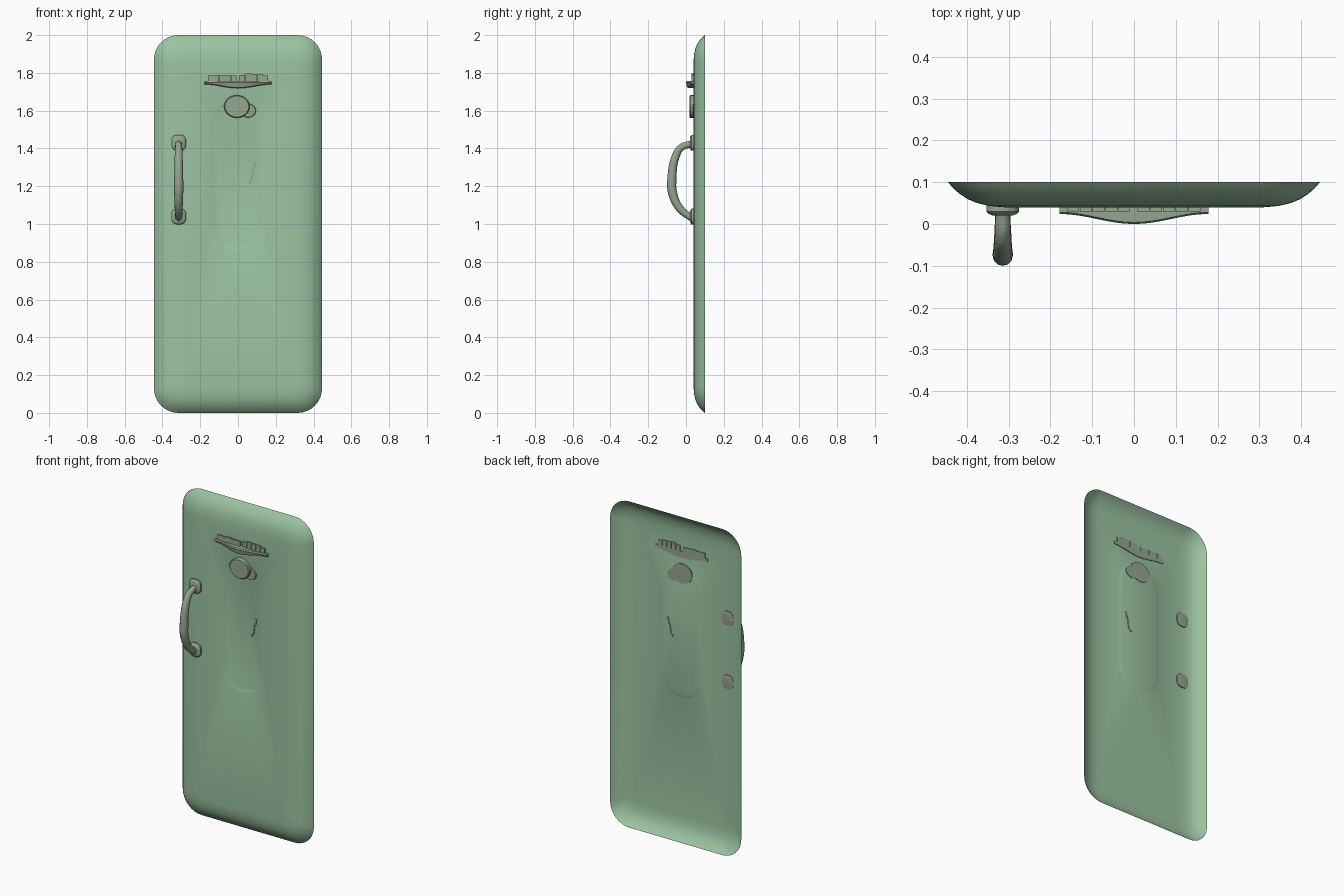
import bpy, bmesh, random
from math import cos, sin, pi
from mathutils import Vector

random.seed(4)
cube = bpy.data.objects.get("Cube")
if cube:
    bpy.data.objects.remove(cube)


def material(name, rgb):
    m = bpy.data.materials.new(name)
    m.use_nodes = True
    m.diffuse_color = (*rgb, 1)
    m.node_tree.nodes["Principled BSDF"].inputs["Base Color"].default_value = (*rgb, 1)
    return m


GREEN = material("pale green enamel", (0.33, 0.55, 0.36))
TRIM = material("grey green metal", (0.30, 0.38, 0.28))


def finish(obj, angle=40):
    bpy.ops.object.select_all(action="DESELECT")
    obj.select_set(True)
    bpy.context.view_layer.objects.active = obj
    bpy.ops.object.shade_smooth_by_angle(angle=angle * pi / 180)


def loft(name, loops, mat, cap_start=True, cap_end=True, angle=40):
    """Skin a row of equal-length closed loops."""
    bm = bmesh.new()
    rings = [[bm.verts.new(p) for p in loop] for loop in loops]
    n = len(rings[0])
    for a, b in zip(rings, rings[1:]):
        for i in range(n):
            j = (i + 1) % n
            bm.faces.new((a[i], a[j], b[j], b[i]))
    if cap_start:
        bm.faces.new(rings[0][::-1])
    if cap_end:
        bm.faces.new(rings[-1])
    if cap_start and cap_end:
        bmesh.ops.recalc_face_normals(bm, faces=bm.faces)
    me = bpy.data.meshes.new(name)
    bm.to_mesh(me)
    bm.free()
    me.materials.append(mat)
    obj = bpy.data.objects.new(name, me)
    bpy.context.collection.objects.link(obj)
    finish(obj, angle)
    return obj


def round_rect(cx, cz, hw, hh, r, y, seg=8):
    """Rounded rectangle facing the front, anticlockwise seen from -y."""
    pts = []
    for q, (sx, sz) in enumerate([(1, 1), (-1, 1), (-1, -1), (1, -1)]):
        for k in range(seg + 1):
            t = (q + k / seg) * pi / 2
            pts.append(Vector((cx + sx * (hw - r) + r * cos(t), y,
                               cz + sz * (hh - r) + r * sin(t))))
    return pts


def box(name, x0, x1, y0, y1, z0, z1):
    return loft(name, [[(x0, y, z0), (x1, y, z0), (x1, y, z1), (x0, y, z1)]
                       for y in (y1, y0)], TRIM, angle=20)


# Door: open-backed shell with a rolled edge and a shallow oval recess
edge = [(0, 0.1), (0.012, 0.086), (0.028, 0.072), (0.048, 0.059),
        (0.07, 0.05), (0.1, 0.043), (0.135, 0.04)]
loops = [round_rect(0, 1, 0.445 - d, 1 - d, 0.13 - 0.7 * d, y) for d, y in edge]
for d, y in [(0, 0.04), (0.008, 0.042), (0.016, 0.044)]:
    loops.append(round_rect(0, 1.26, 0.145 - d, 0.4 - d, 0.14 - d, y))
loft("door_shell", loops, GREEN, cap_start=False)

# Handle mounts
for name, z in (("upper_handle_mount", 1.43), ("lower_handle_mount", 1.04)):
    rings = [(0.012, 0.048), (0.0, 0.046), (0.0, 0.03), (0.006, 0.024), (0.016, 0.02)]
    loft(name, [round_rect(-0.314, z, 0.039 - d, 0.042 - d, 0.03 - d, y, 4)
                for d, y in rings], TRIM)

# Handle bar: swept tube, thickest at the grip
path = [(0.03, 1.425, 0.8), (-0.025, 1.405, 0.85), (-0.052, 1.365, 0.95),
        (-0.075, 1.23, 1.1), (-0.071, 1.165, 1.1), (-0.035, 1.085, 0.95),
        (0.03, 1.03, 0.8)]
curve = bpy.data.curves.new("handle_bar", "CURVE")
curve.dimensions = "3D"
curve.bevel_depth = 0.022
curve.bevel_resolution = 4
curve.use_fill_caps = True
spline = curve.splines.new("BEZIER")
spline.bezier_points.add(len(path) - 1)
for p, (y, z, r) in zip(spline.bezier_points, path):
    p.co = (-0.314, y, z)
    p.radius = r
    p.handle_left_type = p.handle_right_type = "AUTO"
curve.materials.append(TRIM)
bar = bpy.data.objects.new("handle_bar", curve)
bpy.context.collection.objects.link(bar)
bpy.ops.object.select_all(action="DESELECT")
bar.select_set(True)
bpy.context.view_layer.objects.active = bar
bpy.ops.object.convert(target="MESH")
finish(bpy.context.object, 50)

# Trim bar: bowed forward and downward at its middle
sections = []
for i in range(-8, 9):
    u = i / 8
    bow = 0.5 + 0.5 * cos(pi * u)
    x, front, low = 0.178 * u, 0.024 - 0.024 * bow, 1.738 - 0.02 * bow
    sections.append([(x, front + 0.004, 1.757), (x, front, 1.75), (x, front + 0.006, low + 0.004),
                     (x, 0.045, low), (x, 0.045, 1.757)])
loft("trim_bar", sections, TRIM)

# Row of plain raised plates above the trim bar
for side, start in (("right", -0.16), ("left", 0.008)):
    for i in range(5):
        x = start + i * 0.0305
        box(f"{side}_trim_plate_{i + 1}", x, x + 0.029, 0.03, 0.045,
            1.75, 1.79 + random.uniform(-0.006, 0.008))

# Round knob with a smaller disc behind it
for name, x, z, rx, rz, front in (("knob", -0.006, 1.622, 0.068, 0.06, 0.018),
                                  ("knob_backing", 0.055, 1.6, 0.04, 0.036, 0.036)):
    loft(name, [[(x + rx * s * cos(k * pi / 12), y, z + rz * s * sin(k * pi / 12))
                 for k in range(24)]
                for s, y in ((1, 0.047), (1, front + 0.005), (0.93, front))], TRIM)

# Small slanted trim chips in the recess
for i, (x, z, h) in enumerate([(0.09, 1.315, 0.016), (0.08, 1.285, 0.008),
                               (0.075, 1.25, 0.018), (0.064, 1.225, 0.008)]):
    chip = [(-0.009, -h), (0.003, -h), (0.009, h), (-0.003, h)]
    loft(f"trim_chip_{i + 1}", [[(x + a, y, z + b) for a, b in chip]
                                for y in (0.047, 0.039)], TRIM, angle=20)
